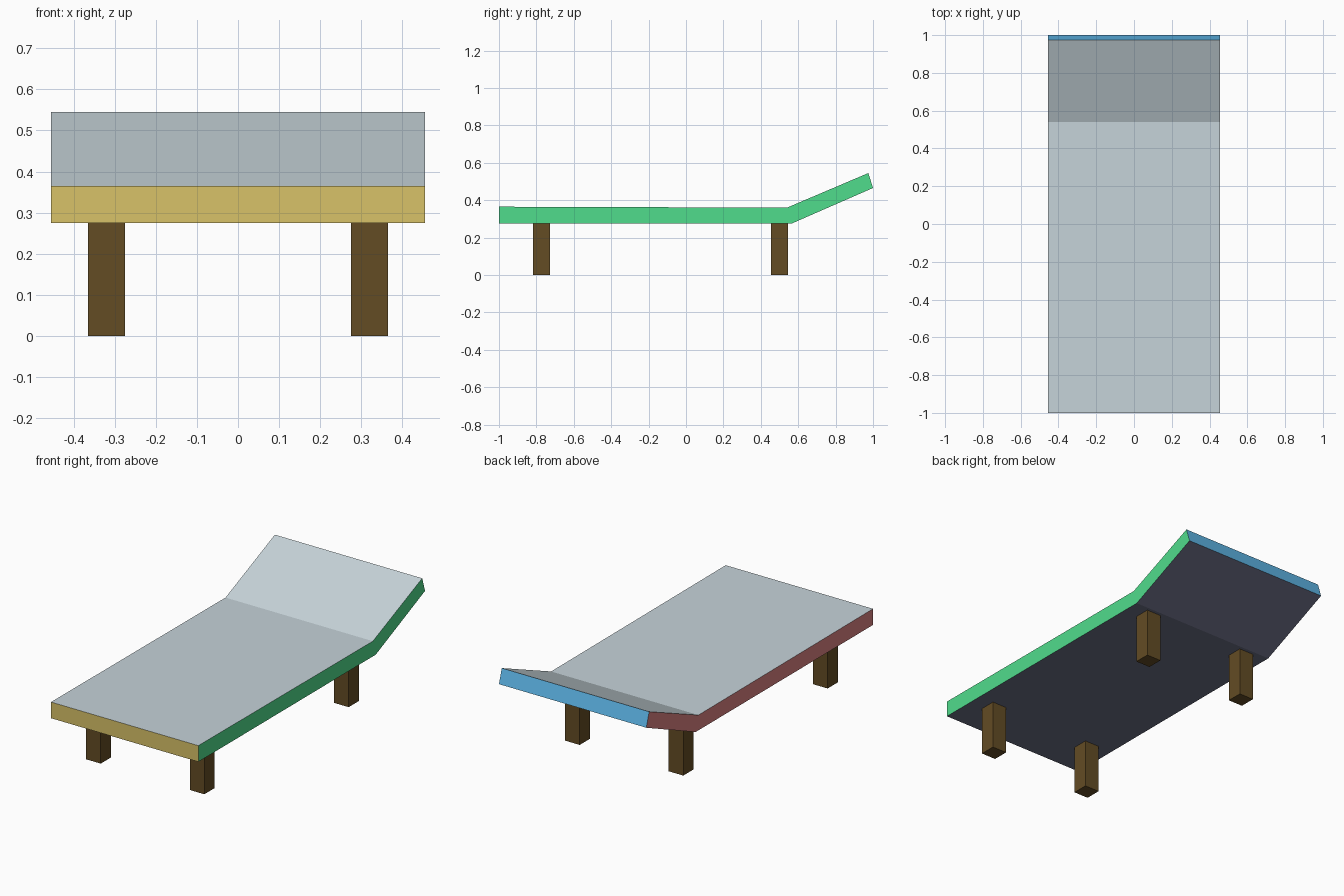
import bpy, bmesh

if "Cube" in bpy.data.objects:
    bpy.data.objects.remove(bpy.data.objects["Cube"])


def material(name, r, g, b):
    """Flat colour given as 0-255 sRGB, stored as linear."""
    lin = [(c / 255 / 12.92) if c <= 10 else ((c / 255 + 0.055) / 1.055) ** 2.4 for c in (r, g, b)]
    m = bpy.data.materials.new(name)
    m.diffuse_color = (*lin, 1)
    m.use_nodes = True
    m.node_tree.nodes["Principled BSDF"].inputs["Base Color"].default_value = m.diffuse_color
    return m


def finish(bm, name, mats):
    bmesh.ops.recalc_face_normals(bm, faces=bm.faces)
    me = bpy.data.meshes.new(name)
    bm.to_mesh(me)
    bm.free()
    for m in mats:
        me.materials.append(m)
    ob = bpy.data.objects.new(name, me)
    bpy.context.collection.objects.link(ob)
    return ob


top, under, front, back, right, left = (
    material("pale grey top", 198, 211, 217),
    material("slate underside", 108, 111, 134),
    material("straw front edge", 216, 194, 104),
    material("blue back edge", 96, 186, 236),
    material("green right edge", 80, 220, 140),
    material("rose left edge", 218, 130, 130))
wood = material("brown wood", 99, 76, 36)

# Lounger bed: bent side profile (y, z) extruded across the width
HALF_W = 0.455
profile = [(-1, 0.275), (0.565, 0.275), (1, 0.465),
           (0.975, 0.545), (0.54, 0.36), (-1, 0.365)]
bm = bmesh.new()
side = bm.faces.new([bm.verts.new((-HALF_W, y, z)) for y, z in profile])
ext = bmesh.ops.extrude_face_region(bm, geom=[side])
bmesh.ops.translate(bm, vec=(2 * HALF_W, 0, 0),
                    verts=[v for v in ext["geom"] if isinstance(v, bmesh.types.BMVert)])
bmesh.ops.recalc_face_normals(bm, faces=bm.faces)

# One colour per facing direction
for f in bm.faces:
    n = f.normal
    if abs(n.x) > 0.7:
        f.material_index = 4 if n.x > 0 else 5
    elif abs(n.z) > 0.7:
        f.material_index = 0 if n.z > 0 else 1
    else:
        f.material_index = 2 if n.y < 0 else 3
finish(bm, "lounger_bed", [top, under, front, back, right, left])

# Four square legs
LEG_W, LEG_H = 0.09, 0.276
for end, y in (("front", -0.773), ("back", 0.5)):
    for hand, x in (("left", -0.32), ("right", 0.32)):
        bm = bmesh.new()
        bmesh.ops.create_cube(bm, size=1)
        bmesh.ops.scale(bm, vec=(LEG_W, LEG_W, LEG_H), verts=bm.verts)
        bmesh.ops.translate(bm, vec=(x, y, LEG_H / 2), verts=bm.verts)
        finish(bm, f"{end}_{hand}_leg", [wood])
